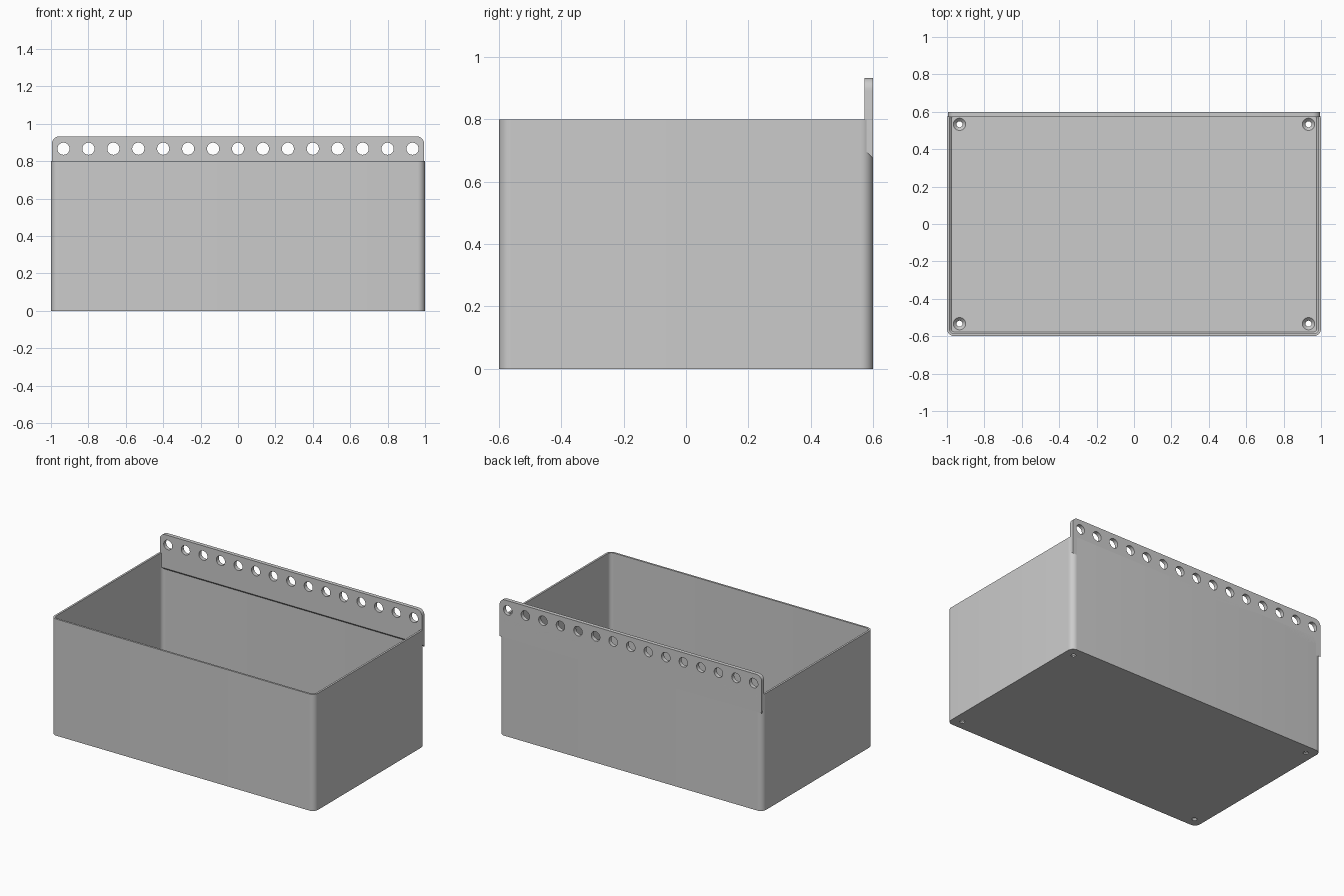
import bpy, bmesh
from math import sin, cos, pi, radians

if "Cube" in bpy.data.objects:
    bpy.data.objects.remove(bpy.data.objects["Cube"], do_unlink=True)

grey = bpy.data.materials.new("plain grey")
grey.use_nodes = True
colour = (0.6, 0.6, 0.6, 1)
grey.diffuse_color = colour
grey.node_tree.nodes["Principled BSDF"].inputs["Base Color"].default_value = colour

WALL, FLOOR, PLATE = 0.0133, 0.0267, 0.0267
HX, HY, HEIGHT, TOP = 1.0, 0.6, 0.8, 0.933


def rounded_rect(hx, hy, r, steps=8):
    """Counter-clockwise outline of a rectangle with round corners."""
    pts = []
    for i, (sx, sy) in enumerate([(1, 1), (-1, 1), (-1, -1), (1, -1)]):
        for k in range(steps + 1):
            a = (i + k / steps) * pi / 2
            pts.append((sx * (hx - r) + r * cos(a), sy * (hy - r) + r * sin(a)))
    return pts


def loft(bm, rings):
    """Skin rings of equal length and cap both ends."""
    loops = [[bm.verts.new(p) for p in ring] for ring in rings]
    n = len(loops[0])
    for a, b in zip(loops, loops[1:]):
        for i in range(n):
            j = (i + 1) % n
            bm.faces.new((a[i], a[j], b[j], b[i]))
    bm.faces.new(loops[0][::-1])
    bm.faces.new(loops[-1])


def finish(bm, name):
    bmesh.ops.recalc_face_normals(bm, faces=bm.faces)
    mesh = bpy.data.meshes.new(name)
    bm.to_mesh(mesh)
    bm.free()
    ob = bpy.data.objects.new(name, mesh)
    bpy.context.collection.objects.link(ob)
    mesh.materials.append(grey)
    return ob


def cut_and_smooth(ob, cutter):
    cutter.hide_render = True
    mod = ob.modifiers.new("holes", "BOOLEAN")
    mod.operation = "DIFFERENCE"
    mod.solver = "EXACT"
    mod.object = cutter
    bpy.ops.object.select_all(action="DESELECT")
    ob.select_set(True)
    bpy.context.view_layer.objects.active = ob
    bpy.ops.object.modifier_apply(modifier=mod.name)
    bpy.data.objects.remove(cutter, do_unlink=True)
    bpy.ops.object.shade_smooth_by_angle(angle=radians(30))


def circle(r, n=32):
    return [(r * cos(2 * pi * i / n), r * sin(2 * pi * i / n)) for i in range(n)]


# Open box: outside up, over the rim, down the inside to a softened floor edge
bm = bmesh.new()
rings = []
for inset, z in [(0, 0), (0, HEIGHT), (WALL, HEIGHT), (WALL, FLOOR + 0.01), (WALL + 0.01, FLOOR)]:
    outline = rounded_rect(HX - inset, HY - inset, 0.04 - inset)
    rings.append([(x, y, z) for x, y in outline])
loft(bm, rings)
box = finish(bm, "box")

# Countersunk screw holes in the floor corners
bm = bmesh.new()
for sx in (-1, 1):
    for sy in (-1, 1):
        profile = [(0.016, -0.05), (0.016, 0.009), (0.033, FLOOR), (0.033, 0.06)]
        loft(bm, [[(sx * 0.933 + x, sy * 0.533 + y, z) for x, y in circle(r)] for r, z in profile])
cut_and_smooth(box, finish(bm, "screw_hole_cutter"))

# Hanging plate along the back: round top corners, sloping underside
bm = bmesh.new()
low, mid = 0.675, 0.8
outline = [(x, z + TOP - 0.1) for x, z in rounded_rect(0.995, 0.1, 0.04) if z > 0]
inner = [(x, HY - PLATE, z) for x, z in outline]
outer = [(x, HY, z) for x, z in outline]
inner += [(-0.995, HY - PLATE, low + PLATE), (0.995, HY - PLATE, low + PLATE)]
outer += [(-0.995, HY, low), (0.995, HY, low)]
loft(bm, [inner, outer])
plate = finish(bm, "hanging_plate")

# Row of fifteen holes through the plate
bm = bmesh.new()
for i in range(-7, 8):
    loft(bm, [[(i * 0.1333 + x, y, 0.867 + z) for x, z in circle(0.0325)] for y in (0.5, 0.7)])
cut_and_smooth(plate, finish(bm, "plate_hole_cutter"))
